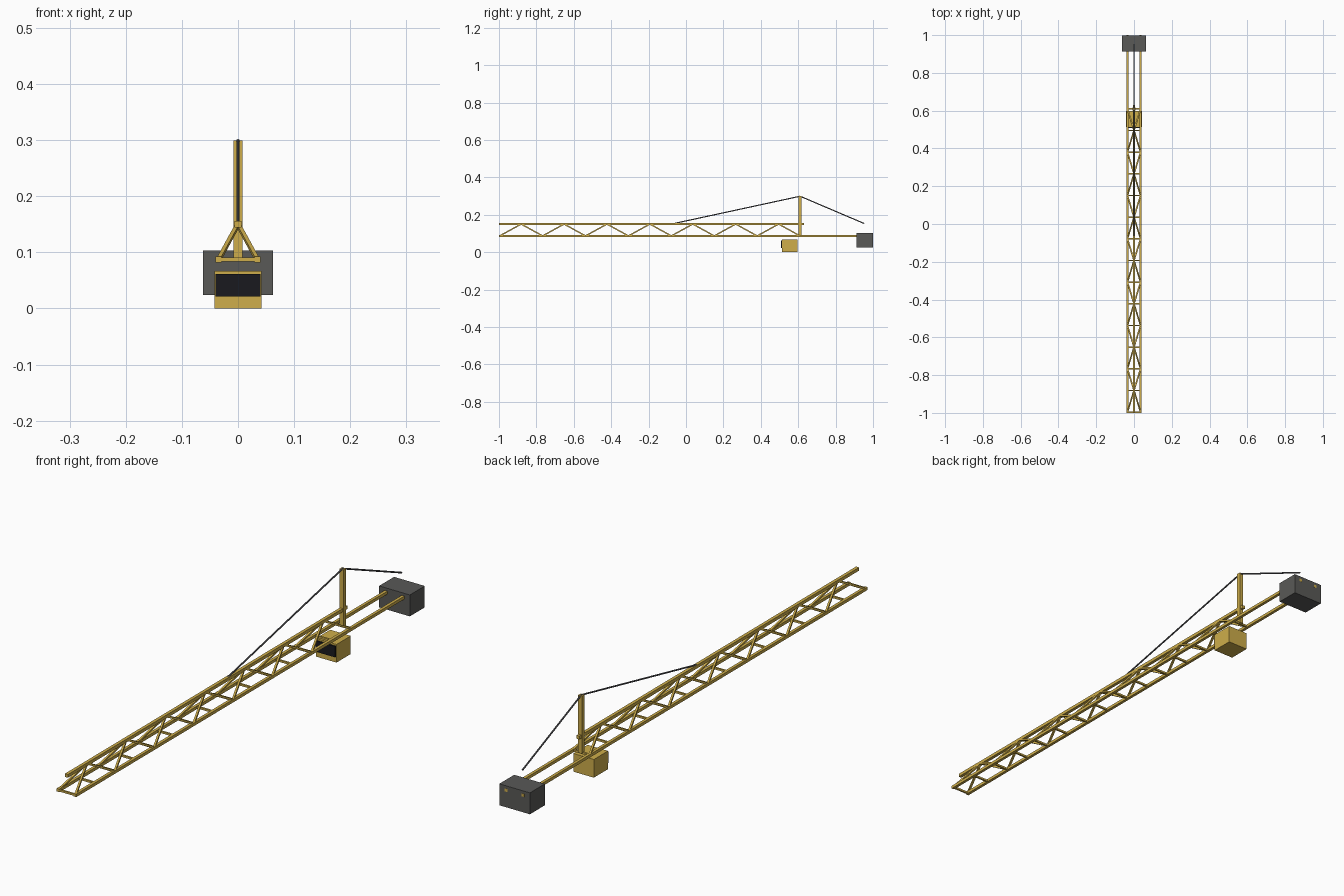
import bpy, bmesh
from mathutils import Vector, Matrix

if "Cube" in bpy.data.objects:
    bpy.data.objects.remove(bpy.data.objects["Cube"])

def material(name, rgb):
    m = bpy.data.materials.new(name)
    m.diffuse_color = (*rgb, 1)
    m.use_nodes = True
    m.node_tree.nodes["Principled BSDF"].inputs["Base Color"].default_value = m.diffuse_color
    return m

YELLOW = material("yellow_paint", (0.62, 0.42, 0.07))
GREY = material("concrete", (0.10, 0.10, 0.095))
GLASS = material("dark_glass", (0.01, 0.01, 0.013))
STEEL = material("steel_cable", (0.13, 0.13, 0.14))

def finish(name, bm, mat):
    me = bpy.data.meshes.new(name)
    bm.to_mesh(me)
    bm.free()
    me.materials.append(mat)
    ob = bpy.data.objects.new(name, me)
    bpy.context.collection.objects.link(ob)
    return ob

def box(name, lo, hi, mat):
    lo, hi = Vector(lo), Vector(hi)
    bm = bmesh.new()
    bmesh.ops.create_cube(bm, size=1, matrix=Matrix.Translation((lo + hi) / 2)
                          @ Matrix.Diagonal((*(hi - lo), 1)))
    return finish(name, bm, mat)

def beams(name, spans, width, mat, sides=0):
    """Straight square (or n-sided) bars between pairs of points, in one mesh."""
    bm = bmesh.new()
    for a, b in spans:
        a, b = Vector(a), Vector(b)
        d = b - a
        y = d.normalized()
        ref = Vector((1, 0, 0)) if abs(y.x) < 0.9 else Vector((0, 0, 1))
        z = ref.cross(y).normalized()
        x = y.cross(z)
        m = Matrix.Translation((a + b) / 2) @ Matrix((x, z, y)).transposed().to_4x4()
        if sides:
            bmesh.ops.create_cone(bm, cap_ends=True, segments=sides, radius1=width / 2,
                                  radius2=width / 2, depth=d.length, matrix=m)
        else:
            bmesh.ops.create_cube(bm, size=1, matrix=m @ Matrix.Diagonal((width, width, d.length, 1)))
    bmesh.ops.recalc_face_normals(bm, faces=bm.faces)
    return finish(name, bm, mat)

# Main chords
X, LOW, TOP = 0.0345, 0.087, 0.15
beams("lower_chords", [((s * X, -1, LOW), (s * X, 1, LOW)) for s in (-1, 1)], 0.011, YELLOW)
beams("top_chord", [((0, -1, TOP), (0, 0.63, TOP))], 0.012, YELLOW)

# Lattice: zigzag side braces and cross bars
START, STEP, BAYS = -0.996, 0.1147, 14
braces, bars = [], []
for i in range(BAYS + 1):
    y = START + STEP * i
    bars.append(((-X, y, LOW), (X, y, LOW)))
    if i < BAYS:
        for s in (-1, 1):
            low_y, top_y = (y, y + STEP) if i % 2 == 0 else (y + STEP, y)
            braces.append(((s * X, low_y, LOW), (0, top_y, TOP)))
beams("side_braces", braces, 0.007, YELLOW)
beams("cross_bars", bars, 0.007, YELLOW)

# Mast and stay cables
box("mast", (-0.008, 0.602, LOW), (0.008, 0.618, 0.299), YELLOW)
beams("stay_cables", [((0, -0.065, 0.153), (0, 0.61, 0.299)),
                      ((0, 0.61, 0.299), (0, 0.953, 0.153))], 0.006, STEEL, sides=8)

# Counterweight
box("counterweight", (-0.0625, 0.912, 0.024), (0.0625, 0.999, 0.103), GREY)

# Operator cab
box("cab", (-0.042, 0.514, 0), (0.042, 0.597, 0.067), YELLOW)
box("cab_window", (-0.040, 0.508, 0.021), (0.040, 0.52, 0.061), GLASS)
